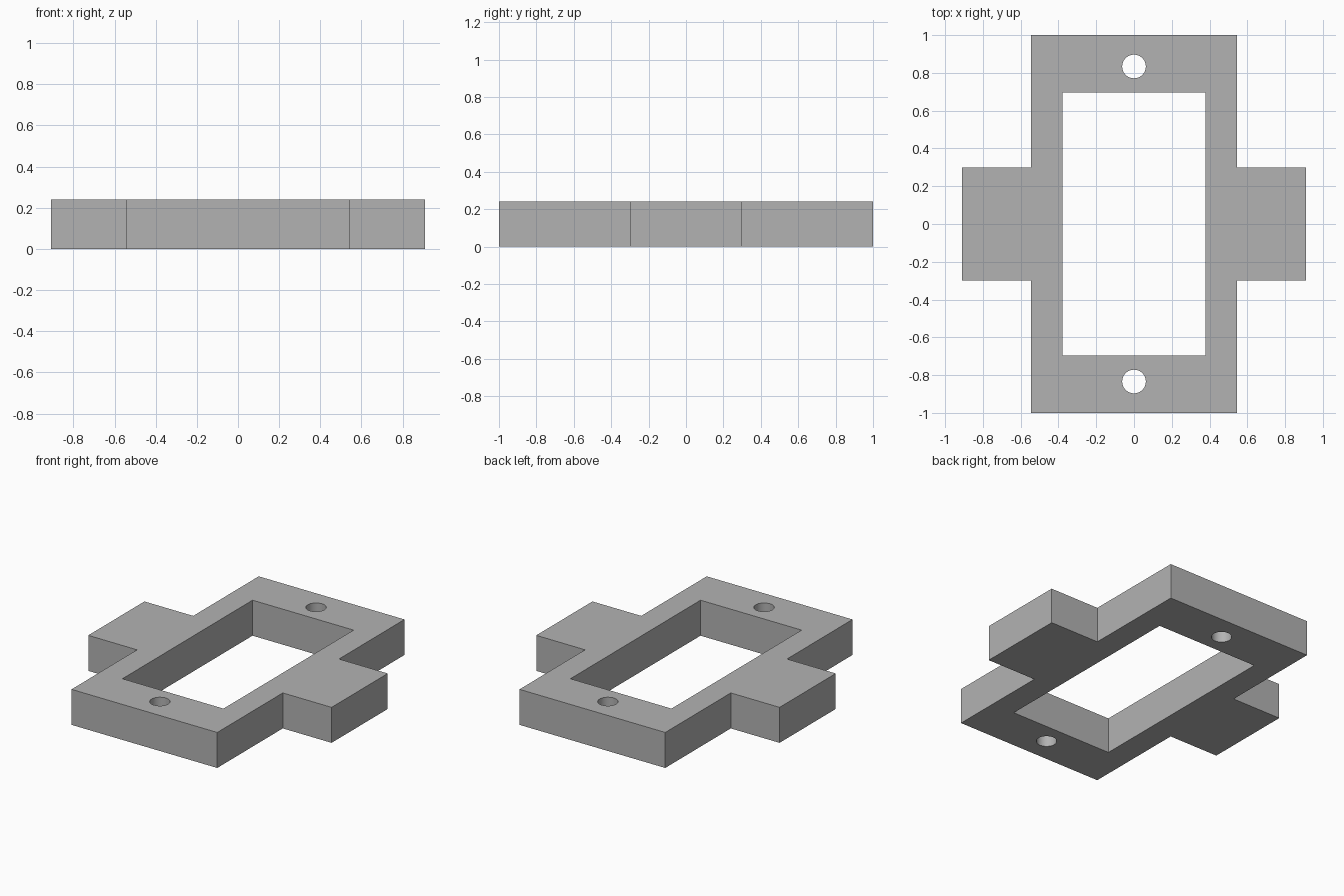
import bpy
import bmesh
import math

cube = bpy.data.objects.get("Cube")
if cube:
    bpy.data.objects.remove(cube, do_unlink=True)

THICK = 0.24
FRAME_X, FRAME_Y = 0.545, 1.0
TAB_X, TAB_Y = 0.91, 0.30
WIN_X, WIN_Y = 0.378, 0.695
HOLE_Y, HOLE_R, HOLE_SIDES = 0.834, 0.0625, 48

grey = bpy.data.materials.new("plain grey")
grey.use_nodes = True
colour = (0.45, 0.45, 0.45, 1)
grey.diffuse_color = colour
grey.node_tree.nodes["Principled BSDF"].inputs["Base Color"].default_value = colour


def add_loop(bm, points):
    """Closed ring of edges at ground level."""
    verts = [bm.verts.new((x, y, 0)) for x, y in points]
    return [bm.edges.new((a, b)) for a, b in zip(verts, verts[1:] + verts[:1])]


def circle(cy, r, n):
    angles = [2 * math.pi * i / n for i in range(n)]
    return [(r * math.cos(a), cy + r * math.sin(a)) for a in angles]


# Outline of the plate with its side tabs: right half, then its half turn
half = [(FRAME_X, -FRAME_Y), (FRAME_X, -TAB_Y), (TAB_X, -TAB_Y),
        (TAB_X, TAB_Y), (FRAME_X, TAB_Y), (FRAME_X, FRAME_Y)]
outline = half + [(-x, -y) for x, y in half]

# Central window
window = [(-WIN_X, -WIN_Y), (WIN_X, -WIN_Y), (WIN_X, WIN_Y), (-WIN_X, WIN_Y)]

bm = bmesh.new()
edges = add_loop(bm, outline) + add_loop(bm, window)
# Screw holes at both ends
for side in (-1, 1):
    edges += add_loop(bm, circle(side * HOLE_Y, HOLE_R, HOLE_SIDES))

# Fill the flat profile and give it thickness
bmesh.ops.triangle_fill(bm, use_beauty=True, edges=edges, normal=(0, 0, 1))
raised = bmesh.ops.extrude_face_region(bm, geom=bm.faces[:], use_keep_orig=True)
top = [g for g in raised["geom"] if isinstance(g, bmesh.types.BMVert)]
bmesh.ops.translate(bm, verts=top, vec=(0, 0, THICK))
bmesh.ops.recalc_face_normals(bm, faces=bm.faces[:])

mesh = bpy.data.meshes.new("mounting_frame")
bm.to_mesh(mesh)
bm.free()
mesh.materials.append(grey)
frame = bpy.data.objects.new("mounting_frame", mesh)
bpy.context.collection.objects.link(frame)

# Smooth hole walls, sharp plate edges
bpy.ops.object.select_all(action="DESELECT")
frame.select_set(True)
bpy.context.view_layer.objects.active = frame
bpy.ops.object.shade_smooth_by_angle(angle=math.radians(30))
